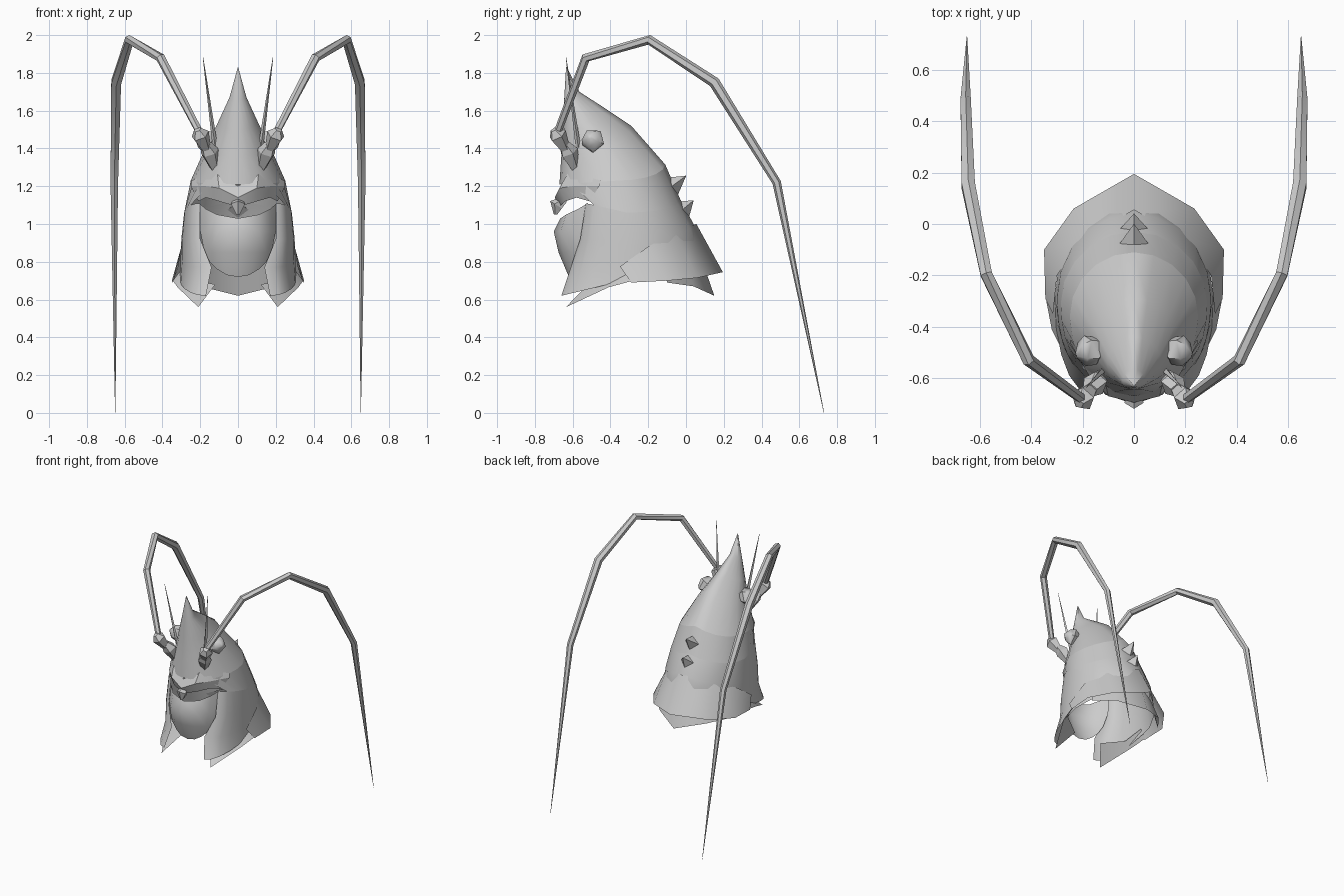
import bpy
import bmesh
from math import sin, cos, pi, radians
from mathutils import Vector

cube = bpy.data.objects.get("Cube")
if cube:
    bpy.data.objects.remove(cube)

shell_grey = bpy.data.materials.new("shell_grey")
shell_grey.use_nodes = True
GREY = (0.6, 0.6, 0.6, 1)
shell_grey.diffuse_color = GREY
shell_grey.node_tree.nodes["Principled BSDF"].inputs["Base Color"].default_value = GREY


def finish(name, bm, smooth=40, mirror=True):
    bmesh.ops.remove_doubles(bm, verts=bm.verts, dist=0.0005)
    bmesh.ops.recalc_face_normals(bm, faces=bm.faces)
    mesh = bpy.data.meshes.new(name)
    bm.to_mesh(mesh)
    bm.free()
    mesh.materials.append(shell_grey)
    obj = bpy.data.objects.new(name, mesh)
    bpy.context.collection.objects.link(obj)
    bpy.ops.object.select_all(action="DESELECT")
    bpy.context.view_layer.objects.active = obj
    obj.select_set(True)
    if smooth:
        bpy.ops.object.shade_smooth_by_angle(angle=radians(smooth))
    if mirror:
        mod = obj.modifiers.new("both_sides", "MIRROR")
        mod.use_clip = True
    return obj


def sheet(name, rows, smooth=40):
    """Half surface spanned by rows of points, mirrored across the middle."""
    bm = bmesh.new()
    grid = [[bm.verts.new(p) for p in row] for row in rows]
    for a, b in zip(grid, grid[1:]):
        for i in range(len(a) - 1):
            bm.faces.new((a[i], a[i + 1], b[i + 1], b[i]))
    bmesh.ops.dissolve_degenerate(bm, dist=0.0005, edges=bm.edges)
    return finish(name, bm, smooth)


def tube(name, path, radii, sides=6, smooth=40, mirror=True):
    """Tapered many-sided tube along a path."""
    pts = [Vector(p) for p in path]
    bm = bmesh.new()
    rings = []
    for i, p in enumerate(pts):
        along = (pts[min(i + 1, len(pts) - 1)] - pts[max(i - 1, 0)]).normalized()
        u = along.cross(Vector((1, 0, 0))).normalized()
        v = along.cross(u)
        rings.append([bm.verts.new(p + radii[i] * (u * cos(2 * pi * k / sides) + v * sin(2 * pi * k / sides)))
                      for k in range(sides)])
    for a, b in zip(rings, rings[1:]):
        for k in range(sides):
            n = (k + 1) % sides
            bm.faces.new((a[k], a[n], b[n], b[k]))
    bm.faces.new(rings[0])
    bm.faces.new(rings[-1])
    return finish(name, bm, smooth, mirror)


def section(front, side, back, steps=5):
    """Half cross-section: front edge, widest point, middle of the back."""
    f, w, b = Vector(front), Vector(side), Vector((0, *back))
    pts = []
    for i in range(steps):
        t = pi / 2 * i / steps
        s, c = sin(t), 1 - cos(t)
        pts.append((f.x + (w.x - f.x) * s, f.y + (w.y - f.y) * c, f.z + (w.z - f.z) * c))
    for i in range(steps + 1):
        t = pi / 2 * i / steps
        s, c = sin(t), 1 - cos(t)
        pts.append((w.x * (1 - c), w.y + (b.y - w.y) * s, w.z + (b.z - w.z) * c))
    return pts


# Helmet shell: horned crown, then open-fronted cheeks
crown = [
    section((0, -.635, 1.83), (.001, -.632, 1.83), (-.63, 1.83)),
    section((0, -.645, 1.66), (.045, -.61, 1.67), (-.565, 1.70)),
    section((0, -.65, 1.50), (.105, -.54, 1.54), (-.44, 1.62)),
    section((0, -.66, 1.36), (.17, -.44, 1.41), (-.29, 1.52)),
    section((0, -.67, 1.21), (.25, -.36, 1.23), (-.11, 1.315)),
]
sheet("crown_shell", crown, 60)
cheeks = [
    crown[-1],
    section((.2, -.53, 1.11), (.285, -.31, 1.06), (-.03, 1.13)),
    section((.2, -.56, .92), (.3, -.29, .92), (.04, 1.0)),
    section((.14, -.61, .77), (.305, -.29, .79), (.06, .96)),
    section((.17, -.66, .62), (.31, -.29, .71), (.07, .92)),
]
sheet("cheek_shell", cheeks[1:], 60)
# Rear half of the shell joins crown and cheeks, leaving the eye slit open
sheet("shell_bridge", [row[2:] for row in cheeks[:2]], 60)

# Brow visor with folded ridge
sheet("brow_visor", [
    [(0, -.665, 1.20), (.11, -.625, 1.27), (.17, -.56, 1.26), (.245, -.45, 1.23)],
    [(0, -.695, 1.14), (.10, -.67, 1.19), (.17, -.60, 1.2), (.25, -.46, 1.2)],
    [(0, -.67, 1.09), (.10, -.64, 1.12), (.17, -.58, 1.14), (.21, -.51, 1.12)],
], 25)
tube("nose_spike", [(0, -.64, 1.13), (0, -.685, 1.10), (0, -.69, 1.05)], [.02, .04, .01], 5, 0, False)

# Mouth guard
sheet("mouth_guard", [
    [(0, -.665, 1.03), (.11, -.635, 1.05), (.17, -.57, 1.08), (.205, -.52, 1.11)],
    [(0, -.70, .96), (.11, -.665, .96), (.17, -.60, .96), (.2, -.53, .96)],
    [(0, -.675, .85), (.09, -.65, .85), (.15, -.605, .85), (.18, -.56, .86)],
    [(0, -.62, .72), (.06, -.615, .73), (.11, -.60, .76), (.15, -.585, .80)],
], 50)

# Flared neck guard
sheet("neck_guard", [
    [(0, .055, 1.0), (.2, -.06, .96), (.3, -.2, .88), (.315, -.35, .775)],
    [(0, .195, .745), (.235, .06, .715), (.35, -.1, .70), (.345, -.29, .69)],
], 50)

# Collar under the guard: rear tongue and pointed front flaps
sheet("collar_tongue", [
    [(0, .07, .85), (.16, .0, .82), (.3, -.12, .77)],
    [(0, .15, .62), (.2, .04, .67), (.31, -.1, .69)],
], 50)
sheet("collar_flap", [
    [(.30, -.28, .76), (.27, -.42, .71), (.12, -.52, .68)],
    [(.345, -.28, .70), (.32, -.41, .665), (.21, -.635, .56)],
], 30)

# Long whip antennae with two cup joints each
tube("antenna",
     [(.19, -.69, 1.46), (.41, -.53, 1.88), (.575, -.195, 1.975), (.645, .15, 1.75), (.655, .48, 1.22), (.65, .73, .002)],
     [.02, .025, .026, .03, .023, .001], 6, 30)
tube("antenna_lower_joint", [(.11, -.57, 1.26), (.15, -.62, 1.38), (.17, -.645, 1.42)], [.015, .05, .03], 5, 0)
tube("antenna_upper_joint", [(.16, -.63, 1.38), (.20, -.68, 1.47), (.215, -.70, 1.50)], [.022, .05, .02], 5, 0)

# Thin feelers beside the horn
tube("feeler", [(.11, -.56, 1.33), (.185, -.635, 1.88)], [.016, .0015], 4, 0)

# Faceted eyes
tube("eye", [(.12, -.47, 1.43), (.165, -.49, 1.44), (.20, -.505, 1.455), (.225, -.51, 1.46)],
     [.03, .065, .05, .01], 5, 45)

# Spikes down the middle of the back
for label, y, z, tip in (("upper", -.075, 1.20, (0, .0, 1.255)), ("lower", -.02, 1.075, (0, .04, 1.125))):
    tube(label + "_back_spike", [(0, y, z), tip], [.055, .001], 4, 0, False)
